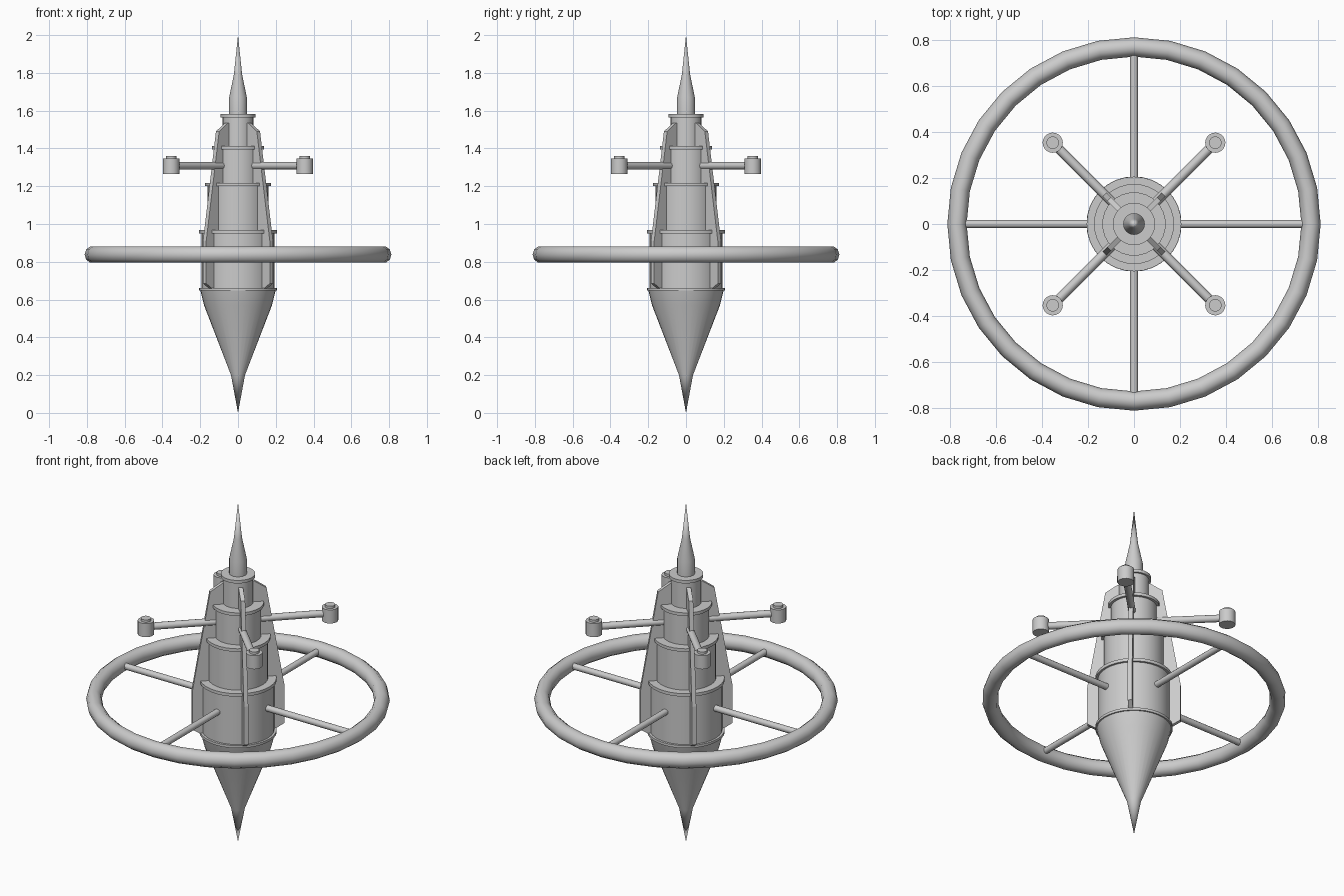
import bpy, bmesh, math
from mathutils import Matrix, Vector

if "Cube" in bpy.data.objects:
    bpy.data.objects.remove(bpy.data.objects["Cube"])

grey = bpy.data.materials.new("light_grey")
grey.diffuse_color = (0.6, 0.6, 0.6, 1)
grey.use_nodes = True
grey.node_tree.nodes["Principled BSDF"].inputs["Base Color"].default_value = grey.diffuse_color


def finish(name, bm, smooth=True):
    bmesh.ops.recalc_face_normals(bm, faces=bm.faces)
    me = bpy.data.meshes.new(name)
    bm.to_mesh(me)
    bm.free()
    me.materials.append(grey)
    ob = bpy.data.objects.new(name, me)
    bpy.context.collection.objects.link(ob)
    if smooth:
        bpy.ops.object.select_all(action='DESELECT')
        ob.select_set(True)
        bpy.context.view_layer.objects.active = ob
        bpy.ops.object.shade_smooth_by_angle(angle=math.radians(35))
    return ob


def lathe(name, profile, centre=(0, 0), sides=32):
    """Revolve (radius, z) points around a vertical axis."""
    bm = bmesh.new()
    rings = []
    for r, z in profile:
        n = 1 if r == 0 else sides
        rings.append([bm.verts.new((centre[0] + r * math.cos(2 * math.pi * i / sides),
                                    centre[1] + r * math.sin(2 * math.pi * i / sides), z))
                      for i in range(n)])
    for a, b in zip(rings, rings[1:]):
        for i in range(sides):
            j = (i + 1) % sides
            if len(a) == 1:
                bm.faces.new((a[0], b[j], b[i]))
            elif len(b) == 1:
                bm.faces.new((a[i], a[j], b[0]))
            else:
                bm.faces.new((a[i], a[j], b[j], b[i]))
    return finish(name, bm)


def rod(name, angle, r0, r1, z, radius):
    """Horizontal rod pointing outwards at an angle."""
    bm = bmesh.new()
    m = (Matrix.Rotation(angle, 4, 'Z') @ Matrix.Translation(((r0 + r1) / 2, 0, z))
         @ Matrix.Rotation(math.pi / 2, 4, 'Y'))
    bmesh.ops.create_cone(bm, cap_ends=True, segments=12, radius1=radius,
                          radius2=radius, depth=r1 - r0, matrix=m)
    return finish(name, bm)


# pointed lower hull with its rim
lathe("lower_cone", [(0, 0), (0.037, 0.2), (0.18, 0.57), (0.2, 0.65), (0, 0.65)])
lathe("hull_rim", [(0, 0.647), (0.207, 0.647), (0.207, 0.662), (0, 0.662)])

# stacked tower tiers, each topped by a lip
tiers = [(0.194, 0.206, 0.66, 0.968), (0.161, 0.174, 0.96, 1.218),
         (0.124, 0.138, 1.21, 1.413), (0.081, 0.092, 1.4, 1.583)]
for i, (r, lip, z0, z1) in enumerate(tiers):
    lathe(f"tower_tier_{i + 1}", [(0, z0), (r, z0), (r, z1 - 0.018), (lip, z1 - 0.018),
                                  (lip, z1), (0, z1)])

# spire
lathe("spire", [(0, 1.575), (0.047, 1.575), (0.047, 1.67), (0.022, 1.79), (0, 2.0)], sides=24)

# outer ring
lathe("outer_ring", [(0.77 + 0.042 * math.cos(2 * math.pi * k / 10),
                      0.838 + 0.045 * math.sin(2 * math.pi * k / 10)) for k in range(11)])
ring = bpy.data.objects["outer_ring"].data
bm = bmesh.new()
bm.from_mesh(ring)
bmesh.ops.remove_doubles(bm, verts=bm.verts, dist=1e-5)
bmesh.ops.recalc_face_normals(bm, faces=bm.faces)
for f in bm.faces:
    f.smooth = True
for e in bm.edges:
    e.smooth = True
bm.to_mesh(ring)
bm.free()

fin_outline = [(0.05, 0.655), (0.2, 0.655), (0.25, 0.685), (0.25, 0.91),
               (0.153, 1.49), (0.087, 1.535), (0.05, 1.535)]
for i in range(4):
    # ring spokes along the axes
    rod(f"ring_spoke_{i + 1}", i * math.pi / 2, 0.15, 0.75, 0.838, 0.018)

    # diagonal fins
    a = math.pi / 4 + i * math.pi / 2
    bm = bmesh.new()
    face = bm.faces.new([bm.verts.new((r, -0.012, z)) for r, z in fin_outline])
    ext = bmesh.ops.extrude_face_region(bm, geom=[face])
    bmesh.ops.translate(bm, vec=Vector((0, 0.024, 0)),
                        verts=[v for v in ext["geom"] if isinstance(v, bmesh.types.BMVert)])
    bm.transform(Matrix.Rotation(a, 4, 'Z'))
    finish(f"fin_{i + 1}", bm, smooth=False)

    # diagonal arms with capped pods
    rod(f"pod_arm_{i + 1}", a, 0.1, 0.49, 1.308, 0.02)
    lathe(f"pod_{i + 1}", [(0, 1.266), (0.044, 1.266), (0.044, 1.346), (0.027, 1.346),
                           (0.027, 1.36), (0, 1.36)],
          (0.5 * math.cos(a), 0.5 * math.sin(a)), 20)
